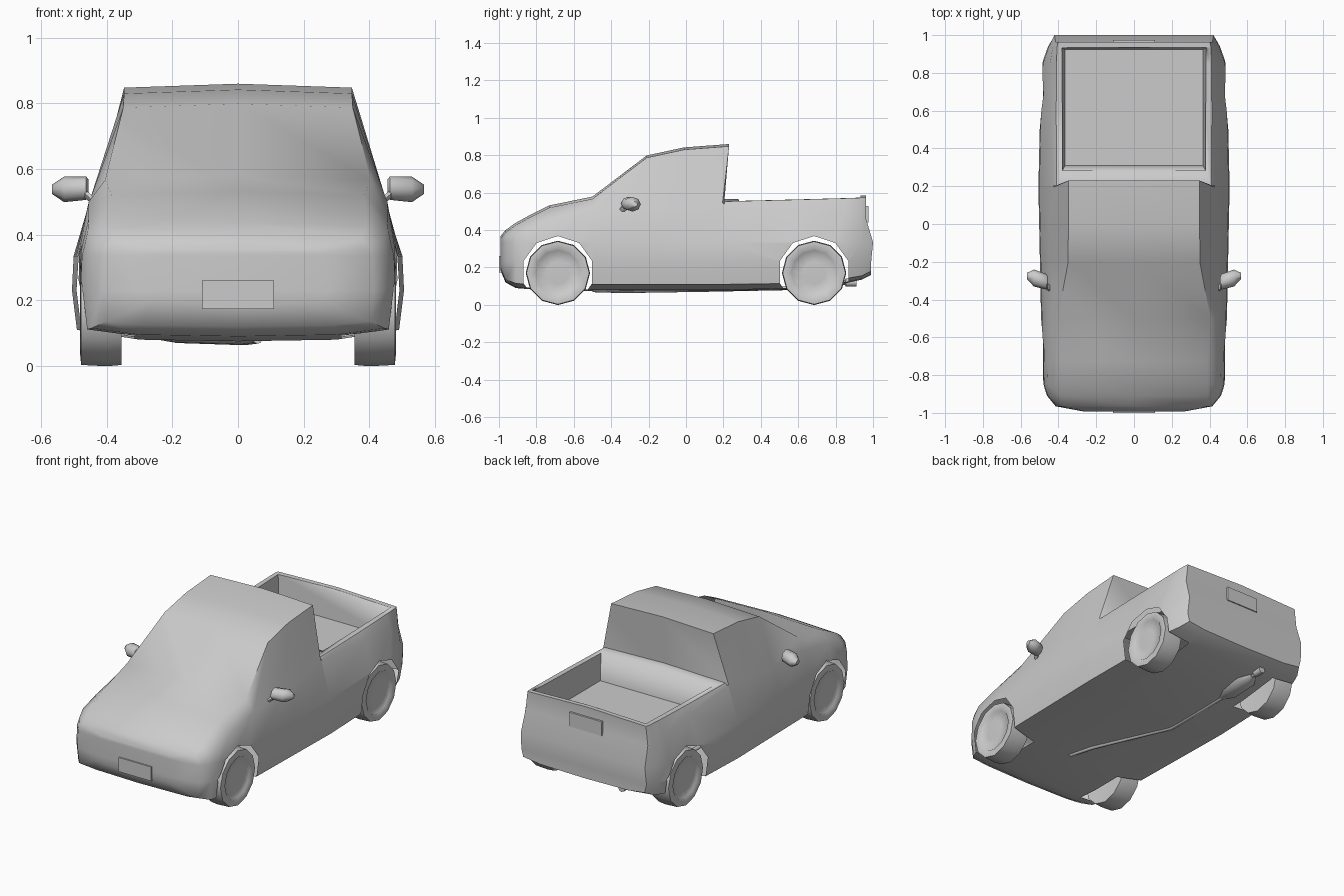
import bpy, bmesh, math
from mathutils import Vector

if "Cube" in bpy.data.objects:
    bpy.data.objects.remove(bpy.data.objects["Cube"])


def add_mesh(name, bm, angle=50):
    bmesh.ops.recalc_face_normals(bm, faces=bm.faces)
    me = bpy.data.meshes.new(name)
    bm.to_mesh(me)
    bm.free()
    ob = bpy.data.objects.new(name, me)
    bpy.context.collection.objects.link(ob)
    smooth(ob, angle)
    return ob


def smooth(ob, angle=50):
    bpy.ops.object.select_all(action='DESELECT')
    ob.select_set(True)
    bpy.context.view_layer.objects.active = ob
    bpy.ops.object.shade_smooth_by_angle(angle=math.radians(angle))


def loft(rings, strip_caps=False):
    """Skin closed rings of points; end caps are one face or left-right strips."""
    bm = bmesh.new()
    vs = [[bm.verts.new(p) for p in r] for r in rings]
    n = len(vs[0])
    for a, b in zip(vs, vs[1:]):
        for i in range(n):
            j = (i + 1) % n
            bm.faces.new((a[i], a[j], b[j], b[i]))
    for r in (vs[0], vs[-1]):
        if strip_caps:
            for i in range(n // 2):
                quad = [r[i], r[i + 1], r[n - i - 1], r[-i]]
                bm.faces.new(list(dict.fromkeys(quad)))
        else:
            bm.faces.new(r)
    return bm


def disc_ring(x, r, cy, cz, n, phase=0.0):
    return [(x, cy + r * math.cos(phase + math.tau * i / n),
             cz + r * math.sin(phase + math.tau * i / n)) for i in range(n)]


# Body sections: y, lean of top, side width, floor z, sill z, belt w, belt z, top w, top z
SECTIONS = [
    (-.992, 0, .27, .19, .20, .26, .345, .23, .355),
    (-.965, 0, .415, .125, .135, .405, .36, .375, .388),
    (-.91, 0, .46, .095, .115, .44, .385, .39, .427),
    (-.85, 0, .48, .09, .11, .458, .41, .39, .46),
    (-.73, 0, .487, .08, .11, .455, .45, .385, .52),
    (-.50, 0, .492, .08, .11, .455, .50, .405, .567),
    (-.21, 0, .498, .08, .11, .45, .51, .35, .787),
    (-.01, 0, .502, .08, .11, .447, .52, .347, .83),
    (.18, .05, .506, .08, .11, .425, .545, .347, .848),
    (.205, 0, .506, .08, .11, .426, .54, .41, .553),
    (.60, 0, .497, .09, .115, .44, .52, .412, .563),
    (.85, 0, .487, .12, .14, .445, .49, .41, .57),
    (.94, -.005, .455, .14, .155, .43, .48, .408, .573),
    (.99, -.027, .425, .165, .18, .415, .46, .402, .574)]


def section(y, lean, w, zf, zs, bw, bz, tw, tz):
    belt_y = y + lean * (1 if lean < 0 else .3)
    bulge = .01 if y > .98 else 0
    half = [(0, y, zf - .005), (min(.3, .7 * w), y, zf), (.97 * w, y, zs),
            (w, y, .23), (.99 * w, y + bulge, .335), (bw, belt_y, bz),
            (tw, y + lean, tz), (0, y + lean, tz + .012)]
    return half + [(-x, yy, z) for x, yy, z in half[-2:0:-1]]


body = add_mesh("truck_body", loft([section(*s) for s in SECTIONS], True))

# Cutters for the load bed and the wheel arches
AXLES = (-.685, .685)
cutters = [add_mesh("bed_cutter", loft([
    [(-.365, .31, .40), (.365, .31, .40), (.365, .92, .40), (-.365, .92, .40)],
    [(-.383, .275, .60), (.383, .275, .60), (.383, .935, .60), (-.383, .935, .60)]]))]
for cy in AXLES:
    for s in (-1, 1):
        cutters.append(add_mesh("arch_cutter", loft(
            [disc_ring(s * x, .193, cy, .175, 10, math.pi / 10) for x in (.315, .7)])))
for c in cutters:
    c.hide_render = True
    m = body.modifiers.new("cut", 'BOOLEAN')
    m.operation = 'DIFFERENCE'
    m.solver = 'EXACT'
    m.object = c
bpy.context.view_layer.update()
cut = bpy.data.meshes.new_from_object(
    body.evaluated_get(bpy.context.evaluated_depsgraph_get()))
body.modifiers.clear()
body.data = cut
for c in cutters:
    bpy.data.objects.remove(c)

# Open the arches: the body is a hollow shell behind the wheels
bm = bmesh.new()
bm.from_mesh(cut)
wells = [f for f in bm.faces if any(
    all(math.hypot(v.co.y - cy, v.co.z - .175) < .195 and abs(v.co.x) > .31
        for v in f.verts) for cy in AXLES)]
bmesh.ops.delete(bm, geom=wells, context='FACES')
bm.to_mesh(cut)
bm.free()
smooth(body, 85)

# Wheels: square-shouldered tyre with a shallow hub
TYRE = [(.36, .10), (.355, .168), (.40, .172), (.478, .168),
        (.482, .13), (.472, .122), (.476, .06)]
for cy, end in zip(AXLES, ("front", "rear")):
    for s, side in ((-1, "left"), (1, "right")):
        add_mesh(f"{end}_{side}_wheel", loft(
            [disc_ring(s * x, r, cy, .171, 12, math.pi / 2) for x, r in TYRE]), 60)

# Side mirrors: faceted head on a short arm
for s, side in ((-1, "left"), (1, "right")):
    head = [(.455, .022, .545), (.463, .036, .542), (.53, .039, .538), (.567, .014, .538)]
    rings = [[(s * x, -.295 + .3 * (x - .5) + r * 1.15 * math.cos(math.tau * i / 8),
               z + r * math.sin(math.tau * i / 8)) for i in range(8)] for x, r, z in head]
    add_mesh(f"{side}_mirror", loft(rings))
    arm = [(.43, -.345, .49), (.455, -.335, .515), (.485, -.30, .54)]
    add_mesh(f"{side}_mirror_arm", loft(
        [[(s * x, y + .018 * math.cos(math.tau * i / 6), z + .015 * math.sin(math.tau * i / 6))
          for i in range(6)] for x, y, z in arm]))


# Number plates
def box(name, centre, size):
    bm = bmesh.new()
    bmesh.ops.create_cube(bm, size=1)
    for v in bm.verts:
        v.co = Vector(centre) + v.co * Vector(size)
    return add_mesh(name, bm, 30)


box("front_plate", (0, -.993, .217), (.22, .014, .087))
box("rear_plate", (0, .967, .485), (.22, .016, .087))


# Exhaust pipe, silencer and tailpipe, each skinned along y
def tube(name, pts):
    add_mesh(name, loft([[(x + rx * math.cos(math.tau * i / 8), y,
                           z + rz * math.sin(math.tau * i / 8)) for i in range(8)]
                         for x, y, z, rx, rz in pts]))


tube("exhaust_pipe", [(.06, -.5, .078, .013, .01), (.02, -.34, .073, .014, .01),
                      (-.19, .11, .08, .014, .01), (-.2, .6, .09, .013, .01)])
tube("silencer", [(-.2, .55, .092, .02, .012), (-.2, .62, .098, .06, .026),
                  (-.2, .77, .105, .06, .026), (-.2, .83, .115, .02, .012)])
tube("tailpipe", [(-.2, .8, .115, .013, .013), (-.2, .85, .12, .013, .013),
                  (-.2, .855, .12, .022, .022), (-.2, .912, .12, .022, .022)])
